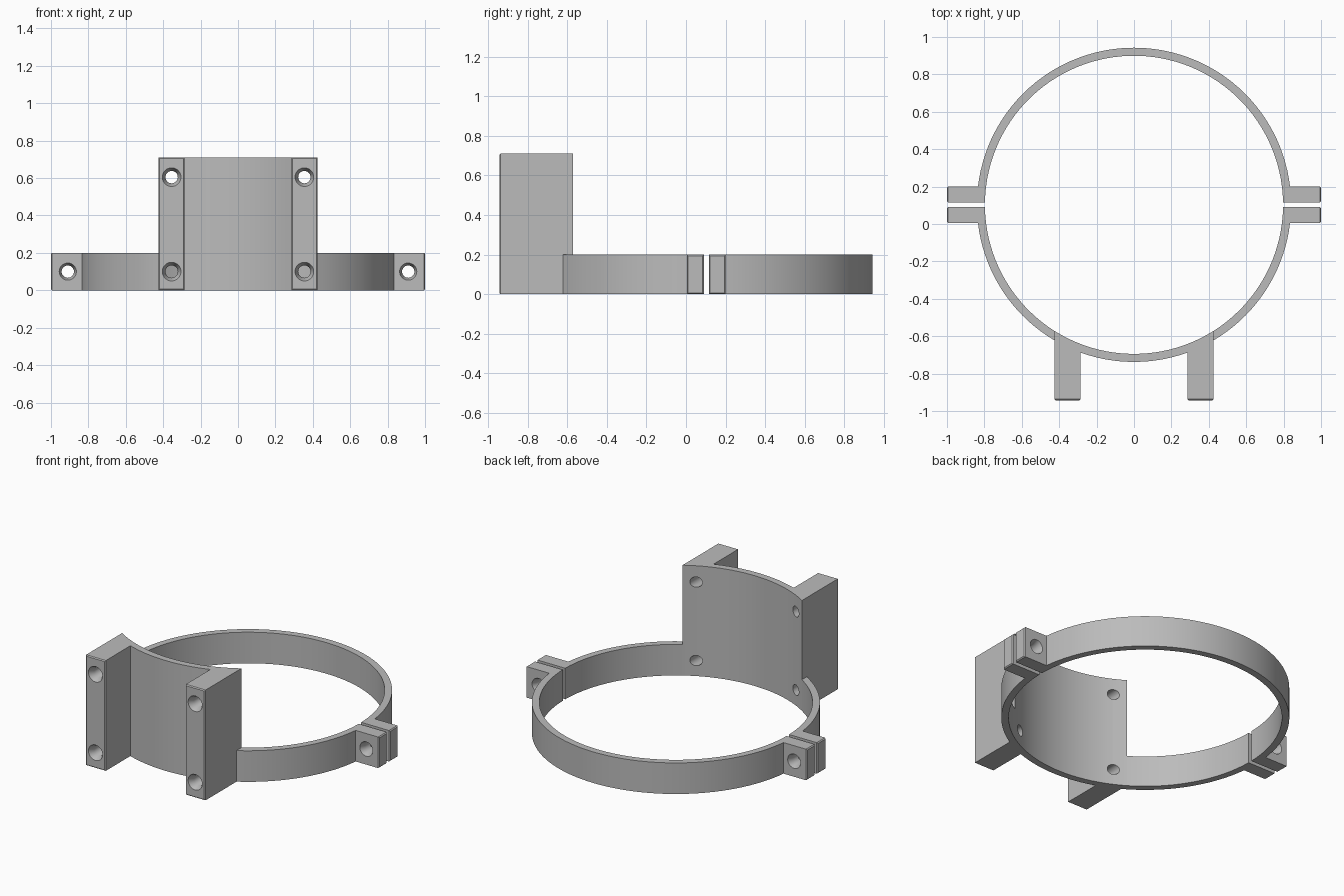
import bpy, bmesh
from math import pi, sin, cos, asin, acos

cube = bpy.data.objects.get("Cube")
if cube:
    bpy.data.objects.remove(cube, do_unlink=True)

CY = 0.1025                  # ring centre on y
R_IN, R_OUT = 0.797, 0.84    # band radii
GAP, EAR = 0.0125, 0.0975    # half gap, and ear reach from the ring centre
BAND_H, BRACKET_H = 0.2, 0.71
LEG_IN, LEG_OUT, FRONT = 0.285, 0.425, -0.9425
CHAMFER = 0.006

grey = bpy.data.materials.new("plain grey")
grey.use_nodes = True
colour = (0.5, 0.5, 0.5, 1)
grey.diffuse_color = colour
grey.node_tree.nodes["Principled BSDF"].inputs["Base Color"].default_value = colour


def arc(r, a, b):
    """Points on the ring from angle a to b."""
    n = max(2, round(abs(b - a) / (pi / 60)))
    return [(r * cos(a + (b - a) * i / n), CY + r * sin(a + (b - a) * i / n))
            for i in range(n + 1)]


def make_object(name, bm):
    bmesh.ops.recalc_face_normals(bm, faces=bm.faces[:])
    mesh = bpy.data.meshes.new(name)
    bm.to_mesh(mesh)
    bm.free()
    mesh.materials.append(grey)
    obj = bpy.data.objects.new(name, mesh)
    bpy.context.collection.objects.link(obj)
    return obj


def prism(name, outline, height, soft):
    """Extrude an outline upward; chamfer edges whose ends both pass soft()."""
    bm = bmesh.new()
    base = bm.faces.new([bm.verts.new((x, y, 0)) for x, y in outline])
    top = bmesh.ops.extrude_face_region(bm, geom=[base], use_keep_orig=True)["geom"]
    for v in top:
        if isinstance(v, bmesh.types.BMVert):
            v.co.z = height
    bmesh.ops.recalc_face_normals(bm, faces=bm.faces[:])
    edges = [e for e in bm.edges if all(soft(v.co) for v in e.verts)]
    bmesh.ops.bevel(bm, geom=edges, offset=CHAMFER, segments=1,
                    affect='EDGES', clamp_overlap=True)
    return make_object(name, bm)


def bolt_cutter(bm, x, y, z, length, direction, head):
    """Countersunk bolt hole running along y."""
    rings = []
    for depth, r in ((-0.01, head), (0.0, head), (0.035, 0.033), (length, 0.033)):
        rings.append([bm.verts.new((x + r * cos(2 * pi * i / 32),
                                    y + direction * depth,
                                    z + r * sin(2 * pi * i / 32))) for i in range(32)])
    for a, b in zip(rings, rings[1:]):
        for i in range(32):
            j = (i + 1) % 32
            bm.faces.new((a[i], a[j], b[j], b[i]))
    bm.faces.new(rings[0])
    bm.faces.new(rings[-1])


def drill(obj, holes):
    bm = bmesh.new()
    for hole in holes:
        bolt_cutter(bm, *hole)
    cutter = make_object("bolt_cutter", bm)
    cutter.hide_render = True
    mod = obj.modifiers.new("bolt holes", 'BOOLEAN')
    mod.operation, mod.solver, mod.object = 'DIFFERENCE', 'EXACT', cutter
    bpy.context.view_layer.objects.active = obj
    bpy.ops.object.modifier_apply(modifier=mod.name)
    bpy.data.objects.remove(cutter, do_unlink=True)


def ear_end(co):
    return abs(co.x) > 0.99


# Angles where the gap and the ears meet the band
gap_in = asin(GAP / R_IN)
ear_out = asin(EAR / R_OUT)
parts = []

# Rear half of the clamp with both ears
outline = (arc(R_IN, gap_in, pi - gap_in)
           + [(-1, CY + GAP), (-1, CY + EAR)]
           + arc(R_OUT, pi - ear_out, ear_out)
           + [(1, CY + EAR), (1, CY + GAP)])
rear = prism("rear_clamp_half", outline, BAND_H, ear_end)
drill(rear, [(s * 0.91, CY + EAR, 0.1, 0.12, -1, 0.046) for s in (-1, 1)])
parts.append(rear)

# Front side bands, each running from an ear to the bracket
band_in, band_out = acos(LEG_OUT / R_IN), acos(LEG_OUT / R_OUT)
for side, label in ((1, "left"), (-1, "right")):
    outline = (arc(R_IN, -band_in, -gap_in)
               + [(1, CY - GAP), (1, CY - EAR)]
               + arc(R_OUT, -ear_out, -band_out))
    band = prism(label + "_front_band", [(side * x, y) for x, y in outline],
                 BAND_H, ear_end)
    drill(band, [(side * 0.91, CY - EAR, 0.1, 0.12, 1, 0.046)])
    parts.append(band)

# Tall curved bracket with two mounting legs
leg_out = acos(LEG_IN / R_OUT)
outline = (arc(R_IN, -band_in, band_in - pi)
           + [(-LEG_OUT, FRONT), (-LEG_IN, FRONT)]
           + arc(R_OUT, leg_out - pi, -leg_out)
           + [(LEG_IN, FRONT), (LEG_OUT, FRONT)])
bracket = prism("mounting_bracket", outline, BRACKET_H, lambda co: co.y < FRONT + 0.01)
drill(bracket, [(s * 0.355, FRONT, z, 0.45, 1, 0.05)
                for s in (-1, 1) for z in (0.1, 0.605)])
parts.append(bracket)

# Smooth curved walls, keep corners sharp
bpy.ops.object.select_all(action='DESELECT')
for obj in parts:
    obj.select_set(True)
bpy.context.view_layer.objects.active = bracket
bpy.ops.object.shade_smooth_by_angle()
